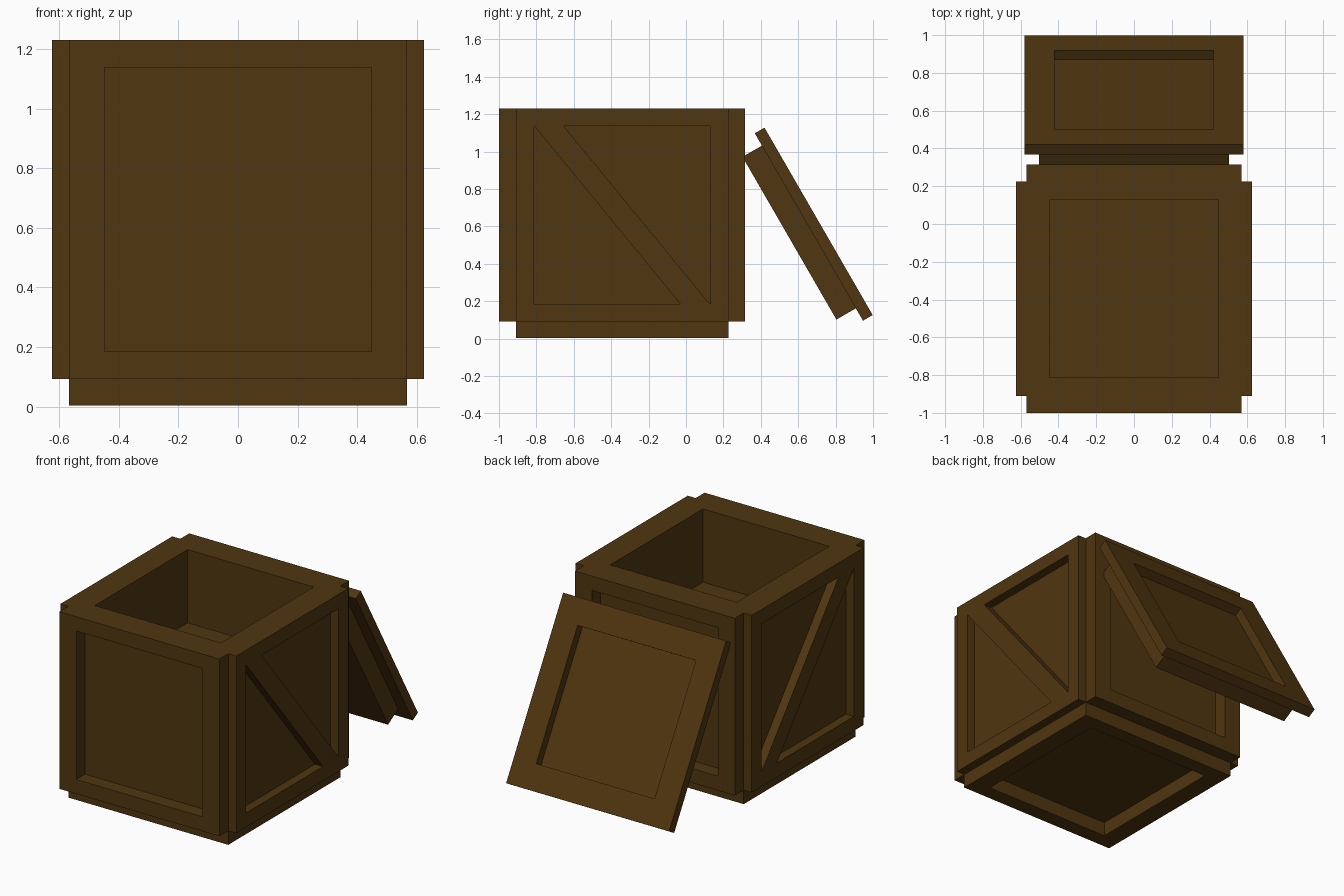
import bpy, bmesh
from math import radians
from mathutils import Vector, Matrix

if "Cube" in bpy.data.objects:
    bpy.data.objects.remove(bpy.data.objects["Cube"])

wood = bpy.data.materials.new("dark_wood")
wood.diffuse_color = (0.08, 0.037, 0.005, 1)
wood.use_nodes = True
wood.node_tree.nodes["Principled BSDF"].inputs["Base Color"].default_value = wood.diffuse_color


def step(bm, face, move=0.0, scale=(1, 1, 1)):
    """Extrude one face: slide it along its normal and scale it about its centre."""
    n, c = face.normal.copy(), face.calc_center_median()
    new = bmesh.ops.extrude_discrete_faces(bm, faces=[face])["faces"][0]
    for v in new.verts:
        d = v.co - c
        v.co = c + Vector(a * s for a, s in zip(d, scale)) + n * move
    new.normal_update()
    return new


def box(size, centre=(0, 0, 0)):
    bm = bmesh.new()
    bmesh.ops.create_cube(bm, size=1)
    bmesh.ops.scale(bm, vec=size, verts=bm.verts)
    bmesh.ops.translate(bm, vec=centre, verts=bm.verts)
    bm.normal_update()
    return bm


def finish(bm, name):
    bmesh.ops.recalc_face_normals(bm, faces=bm.faces)
    me = bpy.data.meshes.new(name)
    bm.to_mesh(me)
    bm.free()
    me.materials.append(wood)
    ob = bpy.data.objects.new(name, me)
    bpy.context.collection.objects.link(ob)
    return ob


# Crate: cube with raised frames on five faces and a cavity in the top
bm = box((1.136, 1.136, 1.137), (0, -0.342, 0.6615))
inset = (0.448 / 0.568, 0.47 / 0.568, 0.4765 / 0.5685)
for face in list(bm.faces):
    n = face.normal.copy()
    if n.z > 0.5:
        rim = step(bm, face, 0, inset)
        step(bm, rim, -0.47)
    else:
        t = 0.057 if abs(n.x) > 0.5 else 0.09
        slab = step(bm, face, t)
        rim = step(bm, slab, 0, inset)
        step(bm, rim, -t)
finish(bm, "crate_body")

# Diagonal braces in the two side panels
profile = [(-0.812, 1.138), (-0.655, 1.138), (0.128, 0.185), (-0.03, 0.185)]
for side, name in ((1, "right_brace"), (-1, "left_brace")):
    bm = bmesh.new()
    f = bm.faces.new([bm.verts.new((side * 0.568, y, z)) for y, z in profile])
    ext = bmesh.ops.extrude_face_region(bm, geom=[f])["geom"]
    bmesh.ops.translate(bm, vec=(side * 0.057, 0, 0),
                        verts=[g for g in ext if isinstance(g, bmesh.types.BMVert)])
    finish(bm, name)

# Lid leaning behind the crate: recessed outer face, plug underneath
bm = box((1.157, 1.157, 0.06), (0, 0, -0.03))
for face in list(bm.faces):
    if face.normal.z > 0.5:
        rim = step(bm, face, 0, (0.726, 0.726, 1))
        step(bm, rim, -0.057)
    elif face.normal.z < -0.5:
        rim = step(bm, face, 0, (0.868, 0.868, 1))
        step(bm, rim, 0.12)
lid = finish(bm, "lid")
lid.matrix_world = Matrix.Translation((0, 0.709, 0.627)) @ Matrix.Rotation(radians(-60), 4, 'X')
